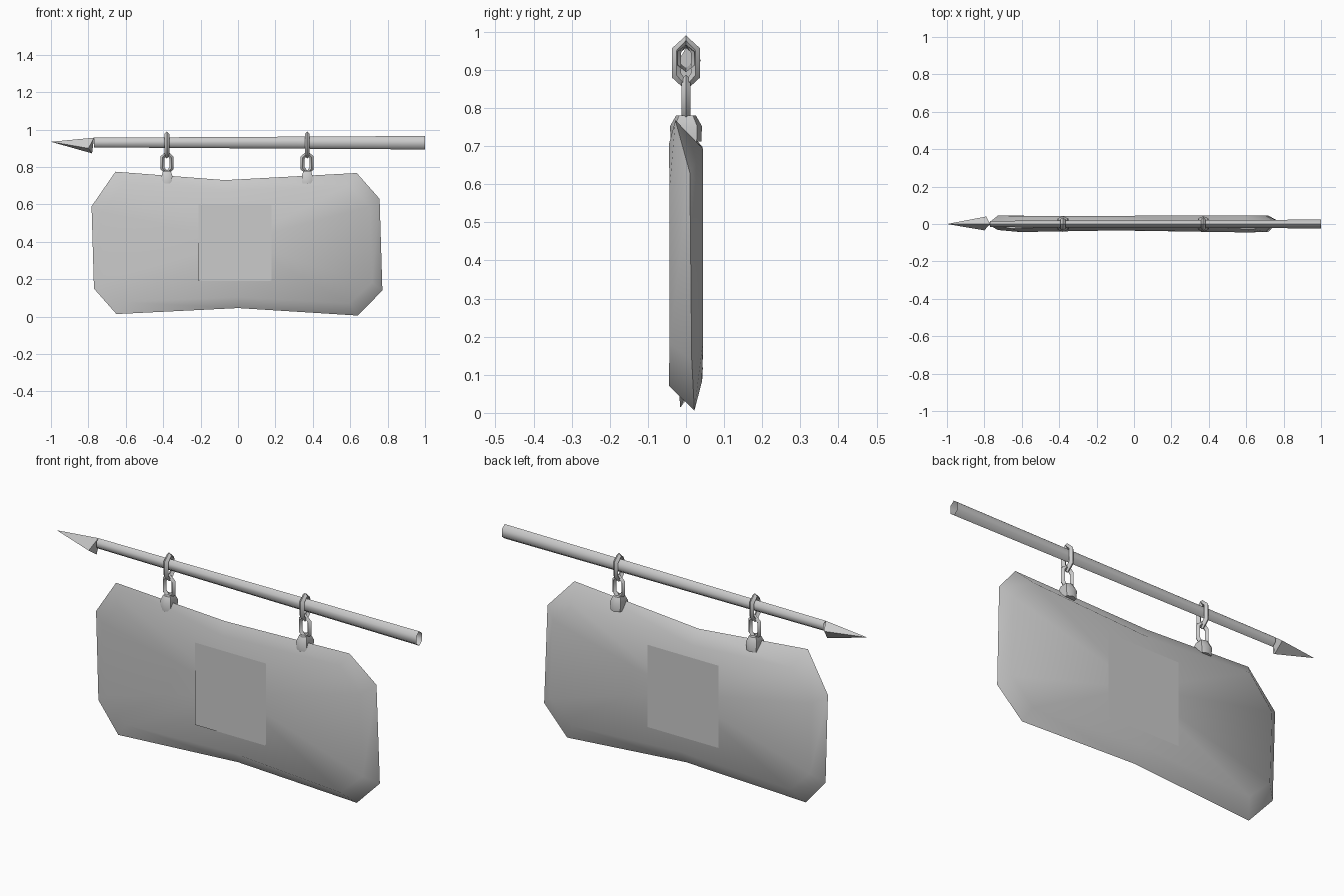
import bpy, math

if "Cube" in bpy.data.objects:
    bpy.data.objects.remove(bpy.data.objects["Cube"])


def add(name, verts, faces, smooth=None):
    mesh = bpy.data.meshes.new(name)
    mesh.from_pydata(verts, [], faces)
    mesh.update()
    ob = bpy.data.objects.new(name, mesh)
    bpy.context.collection.objects.link(ob)
    if smooth:
        bpy.ops.object.select_all(action='DESELECT')
        ob.select_set(True)
        bpy.context.view_layer.objects.active = ob
        bpy.ops.object.shade_smooth_by_angle(angle=math.radians(smooth))
    return ob


def bridge(a, b, n):
    # quads between two closed rings starting at index a and b
    return [(a + i, a + (i + 1) % n, b + (i + 1) % n, b + i) for i in range(n)]


# Board: warped rim (x, y, z), front and back inset rings, dished faces
rim = [(-.655, -.025, .775), (-.07, 0, .73), (.635, -.028, .768), (.757, .01, .63),
       (.772, .015, .14), (.64, .022, .006), (0, 0, .046), (-.65, -.015, .014),
       (-.77, 0, .15), (-.783, 0, .59)]
front_y = [-.043, -.034, -.045, -.043, -.043, -.045, -.036, -.02, -.016, -.032]
back_y = [.043, .044, .045, .045, .045, .042, .044, .043, .045, .045]
n = len(rim)


def inset(ys, sx, sz):
    return [(x * sx, y, .39 + (z - .39) * sz) for (x, _, z), y in zip(rim, ys)]


verts = rim + inset(front_y, .93, .83) + inset(back_y, .93, .80)
verts += [(0, -.031, .4), (0, .040, .4)]
faces = bridge(0, n, n) + bridge(2 * n, 0, n)
for i in range(n):
    j = (i + 1) % n
    faces += [(n + i, n + j, 3 * n), (2 * n + j, 2 * n + i, 3 * n + 1)]
add("board", verts, faces, 80)

# Flat notices on both faces
for name, y in (("front_notice", -.037), ("back_notice", .0445)):
    q = [(-.21, y, .19), (.18, y, .19), (.18, y, .6), (-.21, y, .6)]
    add(name, q, [(0, 1, 2, 3) if y < 0 else (3, 2, 1, 0)])

# Hexagonal pole, open at the thick end
verts = []
for x, r, zc in ((-.77, .026, .931), (1.0, .036, .930)):
    for k in range(6):
        a = math.radians(60 * k + 90)
        verts.append((x, .75 * r * math.cos(a), zc + r * math.sin(a)))
add("pole", verts, bridge(6, 0, 6), 75)

# Spear tip with slanted base
add("pole_tip", [(-1, 0, .935), (-.77, 0, .957), (-.8, -.034, .9), (-.78, 0, .873), (-.79, .04, .925)],
    [(0, 2, 1), (0, 3, 2), (0, 4, 3), (0, 1, 4), (1, 2, 3, 4)])


# Chain links: swept diamond section round an elongated hexagon
def link(name, cx, zc, half_w, half_h, r, across):
    path = [(0, 1), (1, .55), (1, -.55), (0, -1), (-1, -.55), (-1, .55)]
    verts, faces = [], []
    for u, v in path:
        for du, dw in ((r, 0), (0, r), (-r, 0), (0, -r)):
            m = math.hypot(u, v)
            p = u * (half_w - r) + du * u / m
            z = zc + v * (half_h - r) + du * v / m
            verts.append((cx + p, dw, z) if across else (cx + dw, p, z))
    for i in range(6):
        a, b = 4 * i, 4 * ((i + 1) % 6)
        q = bridge(a, b, 4)
        faces += q if across else [f[::-1] for f in q]
    add(name, verts, faces, 50)


for side, cx in (("left", -.38), ("right", .37)):
    link(side + "_upper_link", cx, .918, .038, .072, .013, False)
    link(side + "_lower_link", cx, .822, .036, .065, .012, True)
    # Clasp gripping the board's top edge
    rings = [(.712, .026, .040), (.752, .029, .042), (.78, .02, .026)]
    verts = []
    for z, w, d in rings:
        verts += [(cx + s * w, t * d, z) for s, t in
                  ((-1, -.7), (0, -1), (1, -.7), (1, .7), (0, 1), (-1, .7))]
    add(side + "_clasp", verts,
        bridge(0, 6, 6) + bridge(6, 12, 6) + [(5, 4, 3, 2, 1, 0), (12, 13, 14, 15, 16, 17)], 50)
